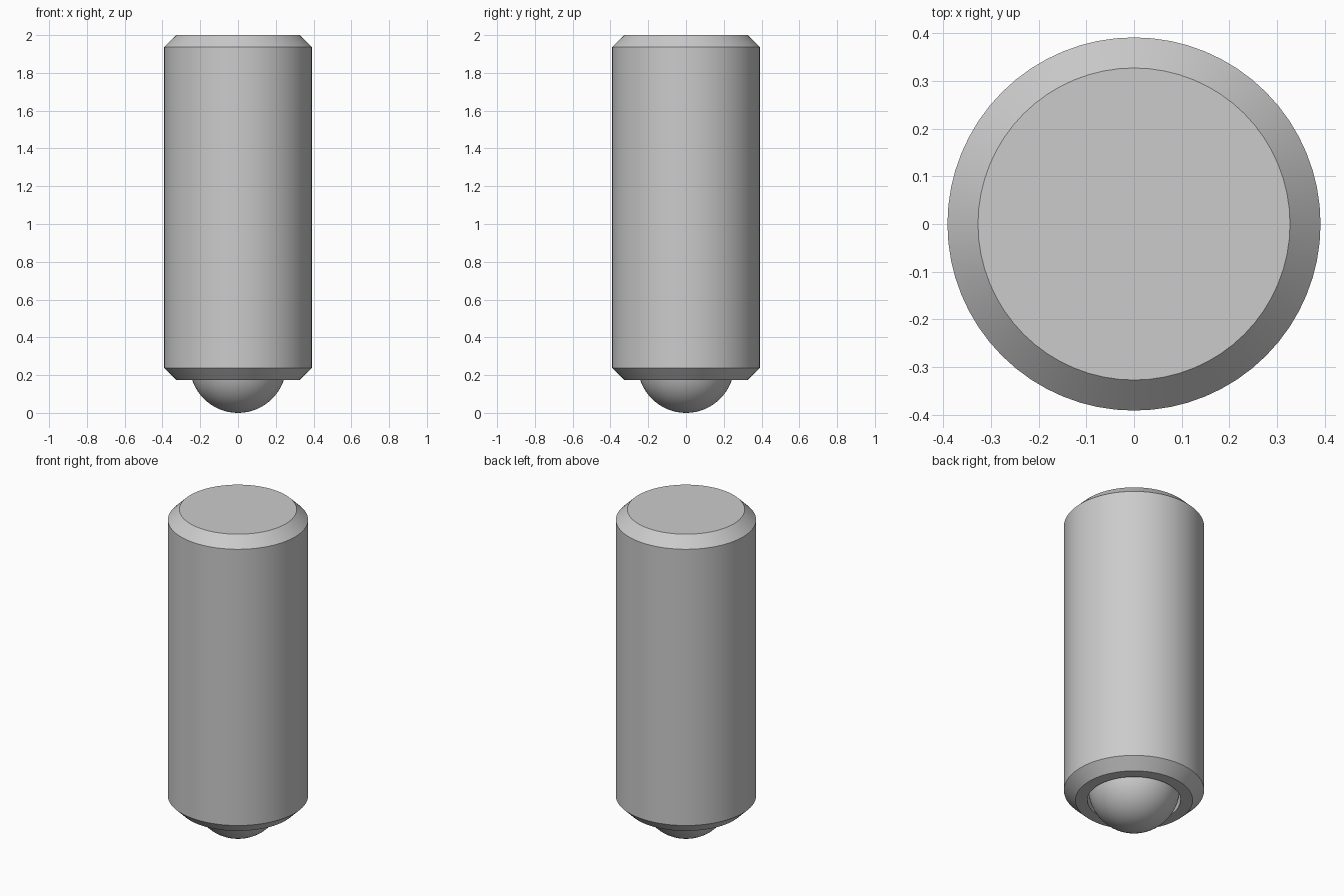
import bpy, bmesh, math

if "Cube" in bpy.data.objects:
    bpy.data.objects.remove(bpy.data.objects["Cube"])

SEGMENTS = 64
steel = bpy.data.materials.new("light_grey_steel")
steel.diffuse_color = (0.6, 0.6, 0.6, 1)
steel.use_nodes = True
steel.node_tree.nodes["Principled BSDF"].inputs["Base Color"].default_value = steel.diffuse_color


def finish(name, bm):
    mesh = bpy.data.meshes.new(name)
    bm.to_mesh(mesh)
    bm.free()
    mesh.materials.append(steel)
    obj = bpy.data.objects.new(name, mesh)
    bpy.context.collection.objects.link(obj)
    bpy.ops.object.select_all(action='DESELECT')
    obj.select_set(True)
    bpy.context.view_layer.objects.active = obj
    bpy.ops.object.shade_smooth_by_angle(angle=math.radians(30))
    return obj


def revolve(name, profile):
    """Turn an (r, z) profile around z; both open ends are capped."""
    bm = bmesh.new()
    rings = []
    for r, z in profile:
        rings.append([bm.verts.new((r * math.cos(a), r * math.sin(a), z))
                      for a in (2 * math.pi * i / SEGMENTS for i in range(SEGMENTS))])
    for low, high in zip(rings, rings[1:]):
        for i in range(SEGMENTS):
            j = (i + 1) % SEGMENTS
            bm.faces.new((low[i], low[j], high[j], high[i]))
    bm.faces.new(rings[0])
    bm.faces.new(rings[-1])
    bmesh.ops.recalc_face_normals(bm, faces=bm.faces)
    return finish(name, bm)


# Chamfered pin body with a blind ball socket in its lower end
revolve("pin_body", [(0.26, 0.53), (0.26, 0.175), (0.327, 0.175), (0.391, 0.238),
                     (0.391, 1.937), (0.327, 2.0)])

# Ball seated in the socket
bm = bmesh.new()
bmesh.ops.create_uvsphere(bm, u_segments=SEGMENTS, v_segments=32, radius=0.256)
bmesh.ops.translate(bm, vec=(0, 0, 0.256), verts=bm.verts)
finish("tip_ball", bm)
